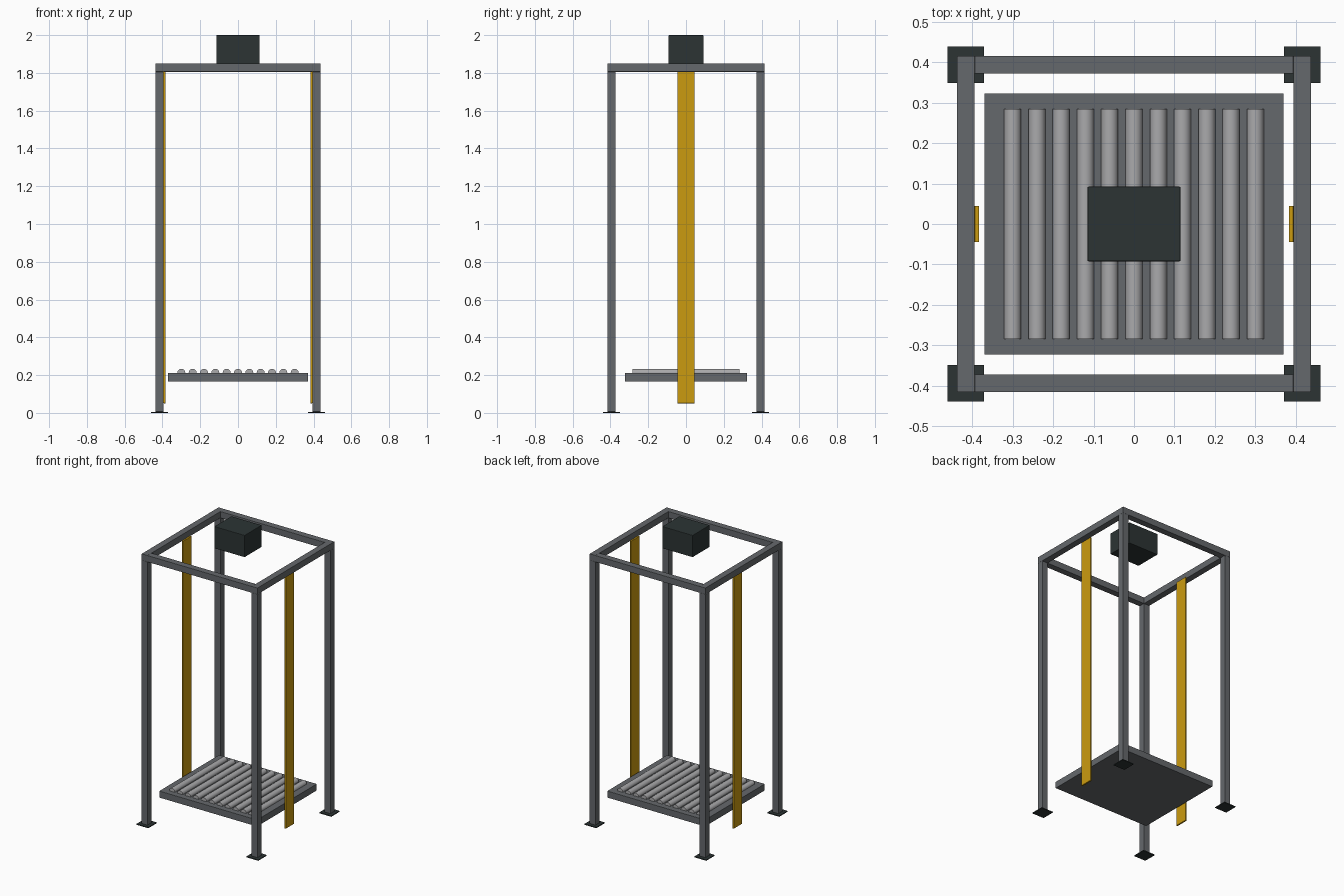
import bpy
from math import pi

cube = bpy.data.objects.get("Cube")
if cube:
    bpy.data.objects.remove(cube, do_unlink=True)


def material(name, rgb):
    mat = bpy.data.materials.new(name)
    mat.use_nodes = True
    mat.diffuse_color = (*rgb, 1)
    mat.node_tree.nodes["Principled BSDF"].inputs["Base Color"].default_value = (*rgb, 1)
    return mat


STEEL = material("steel grey", (0.13, 0.14, 0.15))
DARK = material("dark housing", (0.025, 0.034, 0.034))
YELLOW = material("rail yellow", (0.6, 0.33, 0.005))
ROLLER = material("roller light grey", (0.4, 0.4, 0.41))


def box(name, center, size, mat, bevel=0.001):
    bpy.ops.mesh.primitive_cube_add(size=1, location=center)
    ob = bpy.context.object
    ob.name = name
    ob.scale = size
    bpy.ops.object.transform_apply(location=False, rotation=False, scale=True)
    ob.data.materials.append(mat)
    if bevel:
        mod = ob.modifiers.new("edge bevel", "BEVEL")
        mod.width = bevel
        mod.segments = 2
    return ob


PX, PY = 0.416, 0.394      # post centres
T = 0.044                  # tube width
TOP = 1.85                 # top of the frame
FOOT = 0.006

# Posts and foot plates
for sx, side in ((1, "left"), (-1, "right")):
    for sy, end in ((-1, "front"), (1, "back")):
        box(f"{end}_{side}_post", (sx * PX, sy * PY, (TOP - T + FOOT) / 2),
            (T, T, TOP - T - FOOT), STEEL)
        box(f"{end}_{side}_foot", (sx * PX, sy * PY, FOOT / 2),
            (0.09, 0.09, FOOT), DARK, 0)

# Top frame
for s, side, end in ((1, "left", "back"), (-1, "right", "front")):
    box(f"{side}_top_beam", (s * PX, 0, TOP - T / 2), (T, 2 * PY + T, T), STEEL)
    box(f"{end}_top_beam", (0, s * PY, TOP - T / 2), (2 * PX - T, T, T), STEEL)
    # Guide rail on the inner face of the side
    box(f"{side}_guide_rail", (s * 0.3885, 0, 0.93), (0.011, 0.09, 1.758), YELLOW)

# Drive housing on top
box("drive_housing", (0, 0, 1.925), (0.23, 0.185, 0.15), DARK, 0.003)

# Lift platform
box("platform", (0, 0, 0.188), (0.74, 0.645, 0.045), STEEL)

# Rollers half sunk into the platform
for i in range(11):
    bpy.ops.mesh.primitive_cylinder_add(vertices=24, radius=0.021, depth=0.568,
                                        location=((i - 5) * 0.06, 0, 0.212),
                                        rotation=(pi / 2, 0, 0))
    roller = bpy.context.object
    roller.name = f"roller_{i + 1}"
    roller.data.materials.append(ROLLER)
    bpy.ops.object.shade_smooth_by_angle()
